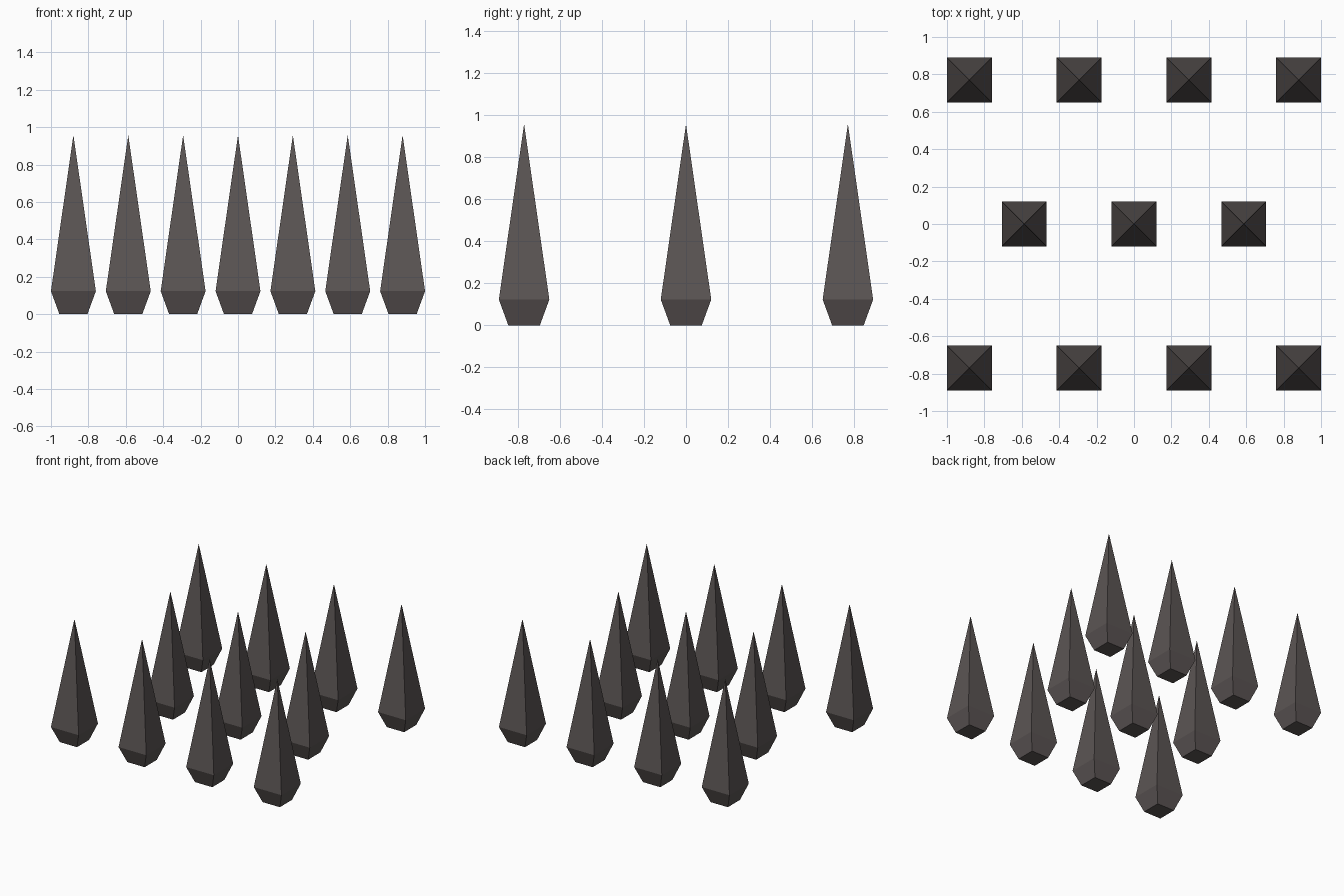
import bpy, bmesh

if "Cube" in bpy.data.objects:
    bpy.data.objects.remove(bpy.data.objects["Cube"])

# dark warm grey for all spikes
mat = bpy.data.materials.new("dark warm grey")
mat.diffuse_color = (0.105, 0.09, 0.088, 1)
mat.use_nodes = True
mat.node_tree.nodes["Principled BSDF"].inputs["Base Color"].default_value = mat.diffuse_color

BASE, BELLY, BELLY_Z, TIP_Z = 0.075, 0.12, 0.123, 0.957
PITCH, ROW_Y = 0.88 / 3, 0.77


def square(bm, half, z):
    return [bm.verts.new((sx * half, sy * half, z))
            for sx, sy in ((-1, -1), (1, -1), (1, 1), (-1, 1))]


# one spike: narrow foot flaring to a belly, then a long four-sided point
bm = bmesh.new()
foot, belly = square(bm, BASE, 0), square(bm, BELLY, BELLY_Z)
tip = bm.verts.new((0, 0, TIP_Z))
bm.faces.new(foot[::-1])
for i in range(4):
    j = (i + 1) % 4
    bm.faces.new((foot[i], foot[j], belly[j], belly[i]))
    bm.faces.new((belly[i], belly[j], tip))
mesh = bpy.data.meshes.new("spike")
bm.to_mesh(mesh)
bm.free()
mesh.materials.append(mat)

# staggered rows: four, three, four
for row, y, steps in (("front", -ROW_Y, (-3, -1, 1, 3)),
                      ("middle", 0, (-2, 0, 2)),
                      ("back", ROW_Y, (-3, -1, 1, 3))):
    for n, s in enumerate(steps, 1):
        ob = bpy.data.objects.new(f"{row}_spike_{n}", mesh)
        ob.location = (s * PITCH, y, 0)
        bpy.context.collection.objects.link(ob)
